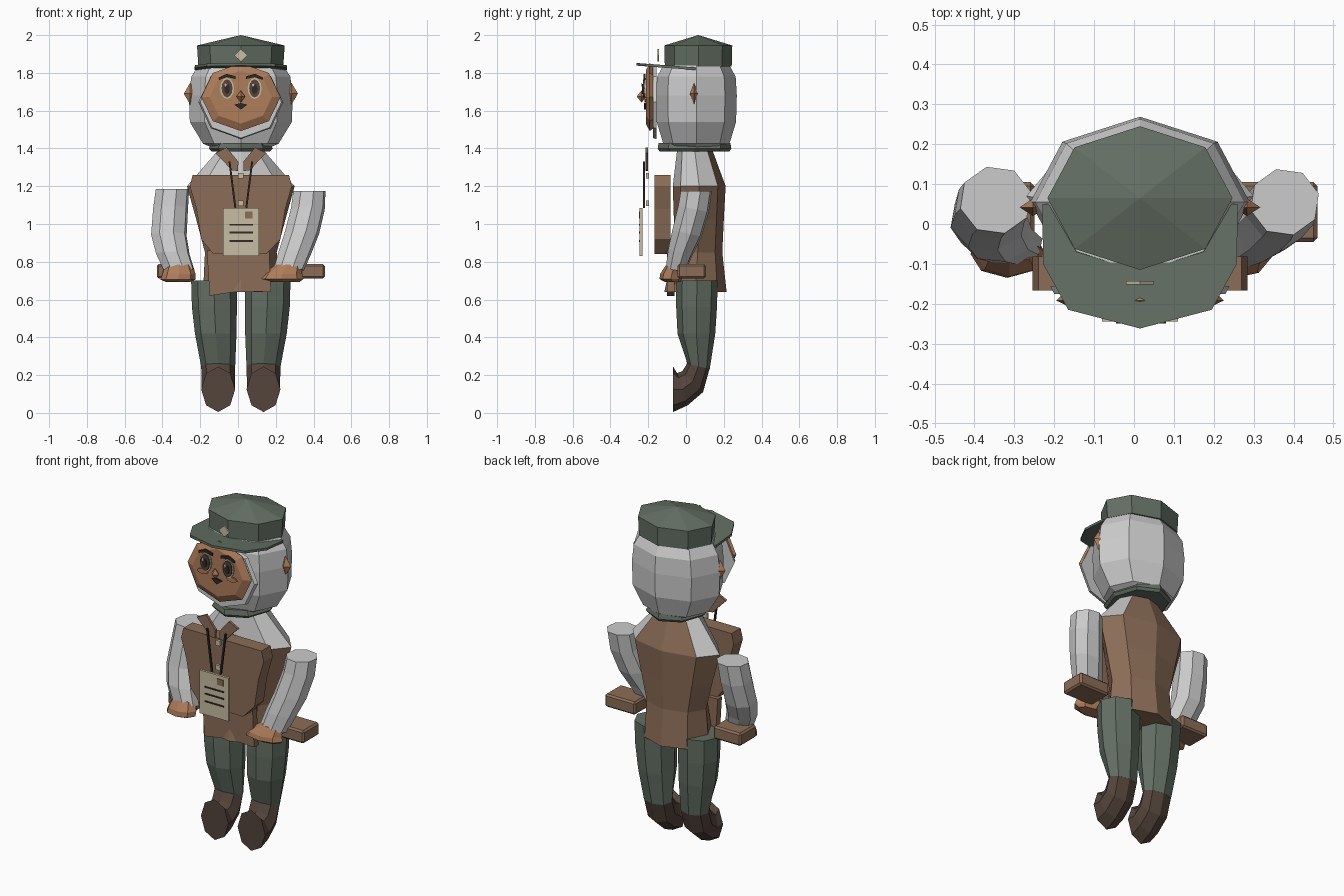
import bpy, bmesh, math
from mathutils import Vector

if "Cube" in bpy.data.objects:
    bpy.data.objects.remove(bpy.data.objects["Cube"])

CX = 0.015  # body centre line


def mat(name, r, g, b):
    m = bpy.data.materials.new(name)
    m.diffuse_color = (r, g, b, 1)
    m.use_nodes = True
    m.node_tree.nodes["Principled BSDF"].inputs["Base Color"].default_value = m.diffuse_color
    return m


GREEN = mat("green cloth", .125, .158, .125)
BROWN = mat("brown leather", .262, .153, .096)
SKIN = mat("skin", .43, .205, .105)
WHITE = mat("pale grey", .60, .60, .60)
BOOT = mat("dark brown", .088, .058, .044)
CREAM = mat("cream", .57, .51, .36)
DARK = mat("near black", .030, .022, .019)


def finish(name, bm, *mats):
    bmesh.ops.recalc_face_normals(bm, faces=bm.faces)
    me = bpy.data.meshes.new(name)
    bm.to_mesh(me)
    bm.free()
    for m in mats:
        me.materials.append(m)
    ob = bpy.data.objects.new(name, me)
    bpy.context.collection.objects.link(ob)
    return ob


def loft(name, rings, material, sides=8, phase=0.0):
    """Skin capped rings (x, y, z, rx, ry, tilt); tilt 90 makes a ring upright."""
    bm = bmesh.new()
    loops = []
    for x, y, z, rx, ry, tilt in rings:
        t = math.radians(tilt)
        loop = []
        for i in range(sides):
            a = 2 * math.pi * i / sides + phase
            s = ry * math.sin(a)
            loop.append(bm.verts.new((x + rx * math.cos(a), y + s * math.cos(t), z - s * math.sin(t))))
        loops.append(loop)
    for a, b in zip(loops, loops[1:]):
        for i in range(sides):
            j = (i + 1) % sides
            bm.faces.new((a[i], a[j], b[j], b[i]))
    bm.faces.new(loops[0])
    bm.faces.new(loops[-1])
    return finish(name, bm, material)


def prism(name, pts, offset, material):
    """Extrude a 3D outline along an offset."""
    bm = bmesh.new()
    f = bm.faces.new([bm.verts.new(p) for p in pts])
    ext = bmesh.ops.extrude_face_region(bm, geom=[f])["geom"]
    verts = [v for v in ext if isinstance(v, bmesh.types.BMVert)]
    bmesh.ops.translate(bm, verts=verts, vec=Vector(offset))
    return finish(name, bm, material)


def plate(name, outline, y, depth, material):
    """Front-facing plate from an x, z outline; y is its front."""
    return prism(name, [(x, y, z) for x, z in outline], (0, depth, 0), material)


def oval(x, z, rx, rz, n=12):
    return [(x + rx * math.cos(2 * math.pi * i / n), z + rz * math.sin(2 * math.pi * i / n)) for i in range(n)]


def rect(x0, x1, z0, z1):
    return [(x0, z0), (x1, z0), (x1, z1), (x0, z1)]


def gem(name, c, size, material):
    """Small octahedron."""
    bm = bmesh.new()
    ends = [[bm.verts.new([c[k] + (s * size[k] if k == ax else 0) for k in range(3)])
             for s in (-1, 1)] for ax in range(3)]
    for a in ends[0]:
        for b in ends[1]:
            for d in ends[2]:
                bm.faces.new((a, b, d))
    return finish(name, bm, material)


def box(name, x0, x1, y0, y1, z0, z1, material):
    ob = prism(name, [(x0, y0, z0), (x1, y0, z0), (x1, y1, z0), (x0, y1, z0)], (0, 0, z1 - z0), material)
    bev = ob.modifiers.new("bevel", 'BEVEL')
    bev.width = .01
    bev.segments = 1
    return ob


# Head and hood
loft("head", [(CX, .055, z, rx, ry, 0) for z, rx, ry in (
    (1.395, .13, .13), (1.425, .20, .175), (1.54, .27, .21),
    (1.68, .275, .214), (1.78, .262, .208), (1.84, .225, .175))], WHITE)
loft("neck_band", [(CX, .045, 1.385, .155, .185, 0), (CX, .045, 1.40, .17, .195, 0),
                   (CX, .045, 1.43, .15, .19, 0)], GREEN)

# Cap with low pointed crown
loft("cap", [(CX, .065, 1.835, .225, .177, 0), (CX, .065, 1.945, .232, .18, 0),
             (CX, .065, 2.0, .001, .001, 0)], GREEN)
half = [(.245, .05), (.243, -.10), (.18, -.215), (0, -.262)]
plan = half + [(-x, y) for x, y in reversed(half[:-1])]
prism("cap_brim", [(CX + x, y, 1.815 + (.05 - y) * .075) for x, y in plan], (0, 0, .014), GREEN)
plate("cap_emblem", oval(CX, 1.893, .035, .034, 4), -.152, .009, CREAM)

# Face shell with pale beard rim behind it
loft("beard_rim", [(CX, -.155, 1.645, .225, .195, 90), (CX, -.175, 1.645, .215, .19, 90)], WHITE)
loft("face", [(CX, -.176, 1.672, .195, .168, 90), (CX, -.192, 1.672, .21, .18, 90),
              (CX, -.213, 1.672, .165, .14, 90)], SKIN)
for s, side in ((-1, "left"), (1, "right")):
    ex = CX + s * .073
    plate(side + "_eye_rim", oval(ex, 1.718, .037, .056), -.220, .008, CREAM)
    plate(side + "_eye", oval(ex, 1.718, .029, .048), -.227, .007, BOOT)
    plate(side + "_pupil", oval(ex, 1.715, .015, .027, 8), -.232, .005, DARK)
    plate(side + "_eye_glint", oval(ex - .009, 1.738, .008, .011, 6), -.236, .004, CREAM)
    plate(side + "_brow", [(CX + s * x, z) for x, z in (
        (.028, 1.782), (.075, 1.795), (.118, 1.775), (.115, 1.763), (.075, 1.778), (.028, 1.768))],
        -.224, .009, DARK)
    plate(side + "_cheek", oval(CX + s * .095, 1.658, .036, .015, 8), -.220, .008, SKIN)
    gem(side + "_ear", (CX + s * .268, .042, 1.69), (.034, .022, .058), SKIN)
gem("nose", (CX, -.235, 1.675), (.023, .026, .032), SKIN)
plate("mouth", [(CX - .034, 1.632), (CX, 1.640), (CX + .034, 1.632), (CX, 1.606)], -.222, .009, DARK)

# Coat: brown below and behind, pale shirt on upper front and shoulders
torso = loft("torso", [
    (CX, .05, .64, .20, .165, 0), (CX, .062, .85, .19, .13, 0), (CX, .068, 1.02, .235, .132, 0),
    (CX, .07, 1.20, .285, .14, 0), (CX, .047, 1.385, .125, .095, 0), (CX, .047, 1.42, .10, .08, 0)], BROWN)
torso.data.materials.append(WHITE)
for p in torso.data.polygons:
    if p.center.z > 1.21 and p.center.y < .13:
        p.material_index = 1

# Padded vest front
vest = [(-.13, .84), (.15, .84), (.225, .92), (.25, 1.08), (.285, 1.20), (.27, 1.26),
        (-.24, 1.26), (-.255, 1.20), (-.22, 1.08), (-.195, .92)]
plate("vest_front", vest, -.167, .085, BROWN)
plate("coat_front_flap", [(-.15, .62), (CX, .645), (.175, .64), (.165, .86), (-.165, .86)], -.10, .04, BROWN)

# Lapels and buttons
for s, side in ((-1, "left"), (1, "right")):
    plate(side + "_lapel", [(CX + s * x, z) for x, z in (
        (.013, 1.33), (.075, 1.405), (.135, 1.375), (.085, 1.325), (.050, 1.285), (.015, 1.28))],
        -.215, .015, BROWN)
    plate(side + "_lanyard", [(CX + s * x, z) for x, z in (
        (.055, 1.33), (.065, 1.33), (.034, 1.085), (.024, 1.085))], -.228, .01, DARK)
for i, z in enumerate((1.255, 1.11)):
    plate("button_%d" % i, rect(CX - .015, CX + .015, z - .015, z + .015), -.212, .015, CREAM)

# Hanging card
plate("card", rect(-.08, .11, .83, 1.085), -.245, .014, CREAM)
plate("card_patch", rect(.037, .076, 1.03, 1.066), -.250, .006, BROWN)
for i, z in enumerate((.995, .955, .91)):
    plate("card_line_%d" % i, rect(-.045, .08, z - .004, z + .004), -.249, .005, DARK)

# Sleeves, hands and wrist blocks
loft("left_sleeve", [(-.347, .06, 1.185, .091, .086, 0), (-.357, .045, 1.08, .095, .085, 12),
                     (-.366, .01, .94, .097, .08, 12), (-.345, -.03, .84, .092, .068, 12),
                     (-.312, -.05, .755, .085, .055, 12)], WHITE, phase=.25)
loft("right_sleeve", [(.378, .055, 1.175, .088, .085, 0), (.37, .04, 1.08, .092, .085, 12),
                      (.338, .005, .95, .094, .082, 12), (.302, -.03, .85, .09, .068, 12),
                      (.268, -.055, .755, .083, .055, 12)], WHITE, phase=.25)
loft("left_hand", [(-.313, -.055, .785, .07, .045, 0), (-.312, -.07, .735, .088, .062, 0),
                   (-.318, -.075, .705, .092, .06, 0), (-.318, -.07, .692, .06, .04, 0)], SKIN)
loft("right_hand", [(.268, -.06, .785, .068, .045, 0), (.235, -.075, .735, .105, .062, 0),
                    (.228, -.08, .71, .12, .06, 0), (.25, -.07, .692, .075, .04, 0)], SKIN)
box("left_wrist_block", -.43, -.25, -.045, .105, .712, .788, BROWN)
box("right_wrist_block", .26, .46, -.045, .105, .712, .788, BROWN)

# Trousers and forward-bent boots
for s, side in ((-1, "left"), (1, "right")):
    top, mid, low = CX + s * .142, CX + s * .133, CX + s * .12
    loft(side + "_trouser", [
        (top, .058, .70, .121, .11, 0), (top - s * .002, .056, .56, .119, .108, 0),
        (mid, .055, .42, .110, .10, 0), (low, .067, .245, .09, .06, 12)], GREEN)
    loft(side + "_boot", [
        (low, .067, .25, .09, .06, 15), (low, .035, .165, .088, .078, 45),
        (low, -.02, .125, .088, .09, 72), (low, -.068, .125, .09, .12, 90)], BOOT)
